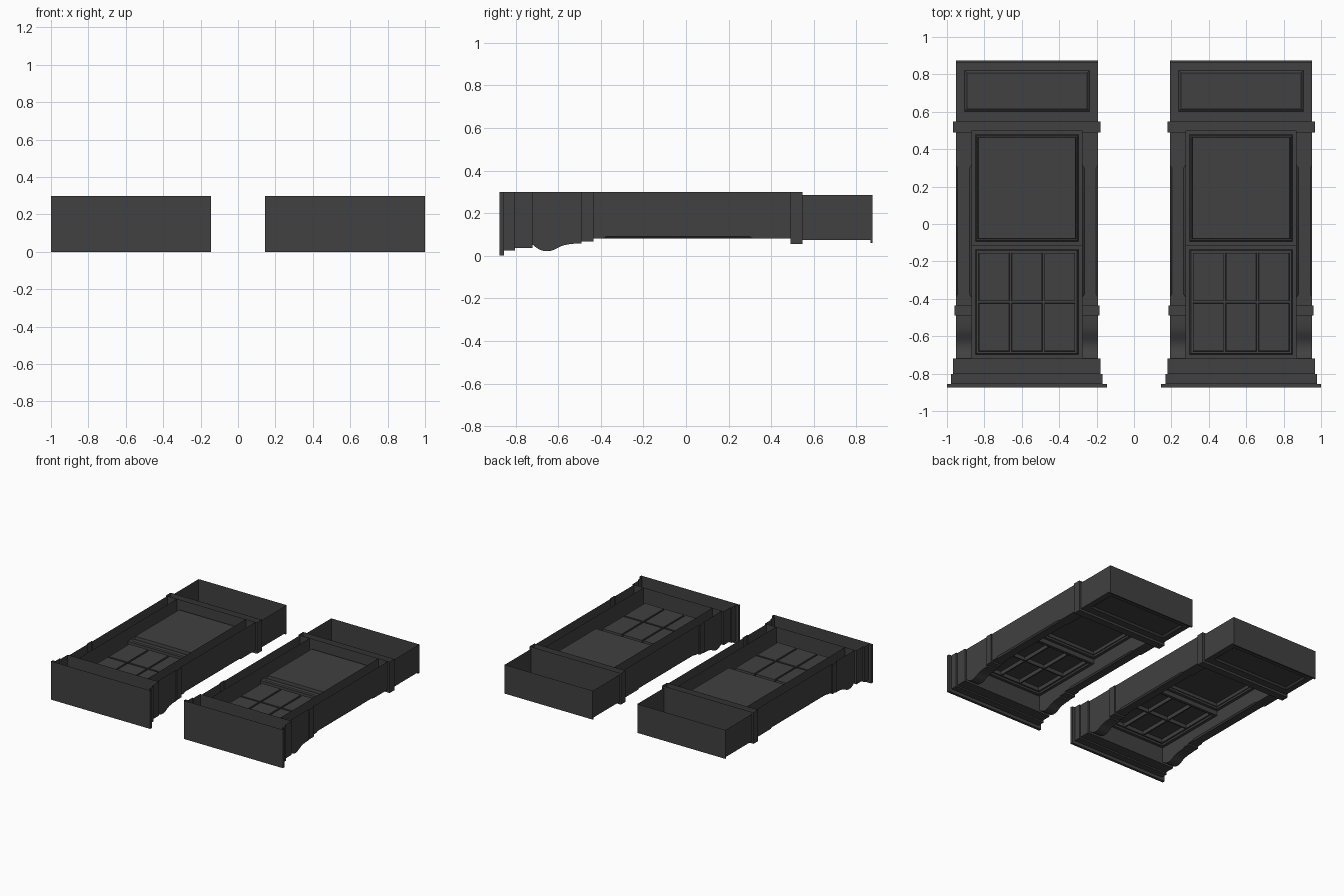
import bpy, bmesh

if "Cube" in bpy.data.objects:
    bpy.data.objects.remove(bpy.data.objects["Cube"])

TOP = 0.30      # open back edge of every shell
REV = 0.297     # half width of the window opening

paint = bpy.data.materials.new("charcoal_paint")
paint.diffuse_color = (0.052, 0.052, 0.052, 1)
paint.use_nodes = True
paint.node_tree.nodes["Principled BSDF"].inputs["Base Color"].default_value = paint.diffuse_color


def finish(bm, name, cx):
    bmesh.ops.remove_doubles(bm, verts=bm.verts, dist=0.0003)
    bmesh.ops.recalc_face_normals(bm, faces=bm.faces)
    me = bpy.data.meshes.new(name)
    bm.to_mesh(me)
    bm.free()
    ob = bpy.data.objects.new(name, me)
    ob.location.x = cx
    me.materials.append(paint)
    bpy.context.collection.objects.link(ob)
    return ob


def loft(bm, sections, caps=(True, True)):
    """Skin a list of (y, [(x, z), ...]) cross-sections."""
    rows = [[bm.verts.new((x, y, z)) for x, z in pts] for y, pts in sections]
    for a, b in zip(rows, rows[1:]):
        for i in range(len(a) - 1):
            bm.faces.new((a[i], a[i + 1], b[i + 1], b[i]))
    for cap, row in zip(caps, (rows[0], rows[-1])):
        if cap:
            bm.faces.new(row)


def channel(hw, z):
    return [(-hw, TOP), (-hw, z), (hw, z), (hw, TOP)]


def rings(bm, x0, x1, y0, y1, steps, fill=True):
    """Nested rectangular steps: (inset, z) from the outside inwards."""
    rows = []
    for d, z in steps:
        rows.append([bm.verts.new(p) for p in (
            (x0 + d, y0 + d, z), (x1 - d, y0 + d, z),
            (x1 - d, y1 - d, z), (x0 + d, y1 - d, z))])
    for a, b in zip(rows, rows[1:]):
        for i in range(4):
            j = (i + 1) % 4
            bm.faces.new((a[i], a[j], b[j], b[i]))
    if fill:
        bm.faces.new(rows[-1])


def pilaster_section(s, xin, xout, z, c):
    pts = [(xin, TOP), (xin, z + c), (xin + c, z), (xout - c, z), (xout, z + c), (xout, TOP)]
    return [(s * x, zz) for x, zz in pts]


def build(cx, tag):
    # stepped cornice
    bm = bmesh.new()
    secs = []
    for y0, y1, hw, z in ((-.875, -.855, .4275, 0), (-.855, -.803, .405, .025),
                          (-.803, -.72, .394, .036)):
        secs += [(y0, channel(hw, z)), (y1, channel(hw, z))]
    loft(bm, secs)
    finish(bm, "cornice_" + tag, cx)

    # pilasters: curved corbel, necking band, stop-chamfered shaft
    corbel = ((-.72, .052), (-.708, .042), (-.695, .033), (-.68, .026), (-.665, .022),
              (-.65, .021), (-.635, .023), (-.62, .028), (-.605, .035), (-.59, .043),
              (-.575, .049), (-.55, .054), (-.52, .057), (-.49, .057))
    for s, side in ((-1, "left"), (1, "right")):
        bm = bmesh.new()
        secs = [(y, pilaster_section(s, REV, .38, z, 0)) for y, z in corbel]
        secs += [(y, pilaster_section(s, REV, .388, .068, 0)) for y in (-.49, -.435)]
        secs += [(y, pilaster_section(s, REV, .38, .08, c)) for y, c in
                 ((-.435, 0), (-.39, 0), (-.375, .01), (.30, .01), (.315, 0), (.49, 0))]
        loft(bm, secs, (False, False))
        ob = finish(bm, "pilaster_%s_%s" % (side, tag), cx)
        bpy.context.view_layer.objects.active = ob
        ob.select_set(True)
        bpy.ops.object.shade_smooth_by_angle(angle=0.5)
        ob.select_set(False)

    # sill
    bm = bmesh.new()
    loft(bm, [(.49, channel(.394, .056)), (.548, channel(.394, .056))])
    finish(bm, "sill_" + tag, cx)

    # apron box with recessed panel and base lip
    back = .285
    bm = bmesh.new()
    for y0, y1, z in ((.548, .865, .073), (.865, .875, .060)):
        for s in (-1, 1):
            loft(bm, [(y0, [(s * .38, back), (s * .38, z)]),
                      (y1, [(s * .38, back), (s * .38, z)])], (False, False))
    # flat border, then bevelled recess
    out = ((-.38, .548), (.38, .548), (.38, .865), (-.38, .865))
    inn = ((-.335, .602), (.335, .602), (.335, .822), (-.335, .822))
    for i in range(4):
        j = (i + 1) % 4
        bm.faces.new([bm.verts.new((*p, .073)) for p in (out[i], out[j], inn[j], inn[i])])
    rings(bm, -.335, .335, .602, .822, [(0, .073), (.014, .085)])
    loft(bm, [(.865, [(-.38, .073), (.38, .073)]), (.865, [(-.38, .060), (.38, .060)]),
              (.875, [(-.38, .060), (.38, .060)]), (.875, [(-.38, back), (.38, back)])],
         (False, False))
    finish(bm, "apron_panel_" + tag, cx)

    # single-pane lower sash, set further in
    bm = bmesh.new()
    rings(bm, -REV, REV, -.115, .50,
          [(0, .165), (0, .20), (.022, .20), (.028, .212), (.034, .212), (.037, .235)])
    finish(bm, "lower_sash_" + tag, cx)

    # six-pane upper sash with slim, deep glazing bars
    bm = bmesh.new()
    rings(bm, -REV, REV, -.72, -.115,
          [(0, .165), (.022, .165), (.028, .177), (.034, .177)], False)
    x0, y0 = -REV + .034, -.686
    w, h = -2 * x0 / 3, (-.149 - y0) / 2
    for i in range(3):
        for j in range(2):
            rings(bm, x0 + i * w, x0 + (i + 1) * w, y0 + j * h, y0 + (j + 1) * h,
                  [(0, .177), (.005, .177), (.007, .205)])
    finish(bm, "upper_sash_" + tag, cx)


build(-.5725, "a")
build(.5725, "b")
